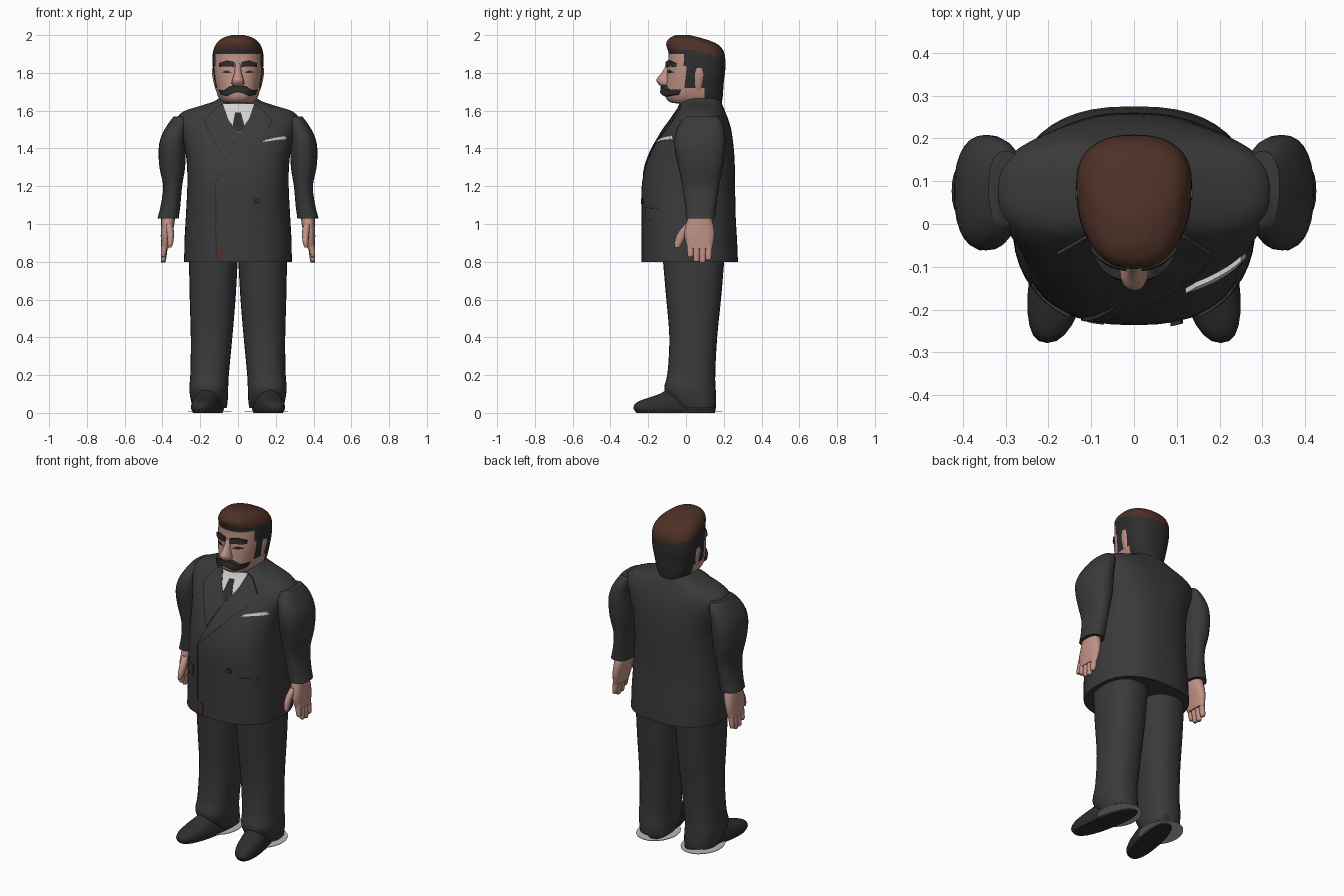
import bpy
import bmesh
import math
from mathutils import Vector
from mathutils.bvhtree import BVHTree

cube = bpy.data.objects.get("Cube")
if cube:
    bpy.data.objects.remove(cube, do_unlink=True)


def material(name, r, g, b):
    mat = bpy.data.materials.new(name)
    mat.use_nodes = True
    mat.diffuse_color = (r, g, b, 1)
    mat.node_tree.nodes["Principled BSDF"].inputs["Base Color"].default_value = (r, g, b, 1)
    return mat


SUIT = material("charcoal suit", .042, .042, .042)
BLACK = material("black hair and leather", .027, .027, .027)
SKIN = material("warm skin", .52, .285, .235)
BROWN = material("brown hair top", .075, .03, .02)
WHITE = material("white cloth", .64, .64, .62)
GREY = material("grey ground disc", .48, .48, .48)


def finish(name, bm, mats, rule=None):
    """Turn a bmesh into a smooth shaded object, colouring faces by a rule."""
    bmesh.ops.recalc_face_normals(bm, faces=bm.faces)
    if rule:
        for face in bm.faces:
            face.material_index = rule(face.calc_center_median())
    mesh = bpy.data.meshes.new(name)
    bm.to_mesh(mesh)
    bm.free()
    for mat in mats:
        mesh.materials.append(mat)
    obj = bpy.data.objects.new(name, mesh)
    bpy.context.collection.objects.link(obj)
    bpy.ops.object.select_all(action='DESELECT')
    obj.select_set(True)
    bpy.context.view_layer.objects.active = obj
    bpy.ops.object.shade_smooth_by_angle(angle=math.radians(45))
    return obj


def spline(a, b, c, d, t):
    return .5 * (2 * b + (c - a) * t + (2 * a - 5 * b + 4 * c - d) * t * t
                 + (3 * b - a - 3 * c + d) * t ** 3)


def smooth_rows(rows, steps):
    """Add in-between rows along a smooth path through the given ones."""
    out = []
    for i in range(len(rows) - 1):
        quad = [rows[max(i - 1, 0)], rows[i], rows[i + 1], rows[min(i + 2, len(rows) - 1)]]
        out += [[spline(*v, k / steps) for v in zip(*quad)] for k in range(steps)]
    return out + [rows[-1]]


def loft(name, rows, mats, side=1, seg=28, power=2.4, middle=.5, steps=3, skew=0, rule=None):
    """Stack rounded rings; a row is height, centre x, half width, front y, back y."""
    bm = bmesh.new()
    rings = []
    for z, cx, hx, front, back in smooth_rows(rows, steps):
        cy = front + (back - front) * middle
        ring = []
        for i in range(seg):
            c, s = math.cos(math.tau * i / seg), math.sin(math.tau * i / seg)
            x = cx + math.copysign(abs(c) ** (2 / power), c) * hx
            reach = back - cy if s > 0 else cy - front
            y = cy + math.copysign(abs(s) ** (2 / power), s) * reach
            ring.append(bm.verts.new((side * (x + skew * y), y, z)))
        rings.append(ring)
    for low, high in zip(rings, rings[1:]):
        for i in range(seg):
            j = (i + 1) % seg
            bm.faces.new((low[i], low[j], high[j], high[i]))
    bm.faces.new(rings[0])
    bm.faces.new(rings[-1])
    return finish(name, bm, mats, rule)


def plate(name, outline, target, mat, thick=.008, side=1):
    """Lay a front-view outline onto the front surface of the target."""
    src = bmesh.new()
    src.from_mesh(target.data)
    tree = BVHTree.FromBMesh(src)
    bm = bmesh.new()
    bm.faces.new([bm.verts.new((side * x, 0, z)) for x, z in outline])
    bmesh.ops.triangulate(bm, faces=bm.faces)
    bmesh.ops.subdivide_edges(bm, edges=bm.edges, cuts=5, use_grid_fill=True)
    for v in bm.verts:
        hit = tree.ray_cast(Vector((v.co.x, -1, v.co.z)), Vector((0, 1, 0)))[0]
        if hit is None:
            hit = tree.find_nearest(Vector((v.co.x, 0, v.co.z)))[0]
        v.co.y = hit.y - thick
    src.free()
    # Close the sides by extruding back to the surface
    ext = bmesh.ops.extrude_face_region(bm, geom=bm.faces[:], use_keep_orig=True)
    for v in ext["geom"]:
        if isinstance(v, bmesh.types.BMVert):
            v.co.y += thick + .004
    return finish(name, bm, [mat])


def strip(name, a, b, width, target, mat):
    """Lay a straight band from a to b onto the target."""
    a, b = Vector(a), Vector(b)
    d = (b - a).normalized() * width / 2
    n = Vector((-d.y, d.x))
    return plate(name, [a - n, b - n, b + n, a + n], target, mat, .004)


# Jacket body with sloping shoulders
jacket = loft("jacket", [
    (.80, 0, .285, -.235, .275), (.92, 0, .283, -.235, .27), (1.06, 0, .275, -.235, .262),
    (1.22, 0, .268, -.233, .26), (1.36, 0, .275, -.195, .256), (1.48, 0, .305, -.13, .243),
    (1.55, 0, .325, -.08, .225), (1.595, 0, .29, -.05, .207), (1.625, 0, .20, -.035, .195),
    (1.65, 0, .125, -.025, .185), (1.675, 0, .09, 0, .17)], [SUIT], seg=48, power=2.5)

# Shirt, tie, lapels and jacket front
plate("shirt_front", [(-.08, 1.635), (.085, 1.635), (.06, 1.56), (.005, 1.48), (-.05, 1.55)],
      jacket, WHITE, .005)
plate("tie", [(-.016, 1.59), (.016, 1.59), (.02, 1.565), (.034, 1.52), (.005, 1.482),
              (-.028, 1.52), (-.014, 1.565)], jacket, BLACK, .009)
loft("shirt_collar", [(1.60, 0, .1, -.045, .16), (1.63, 0, .09, -.04, .16),
                      (1.645, 0, .085, -.03, .16)], [WHITE, SUIT],
     rule=lambda c: int(c.y > .06))
plate("left_lapel", [(.085, 1.635), (.12, 1.62), (.18, 1.55), (.15, 1.53), (.16, 1.50),
                     (-.12, 1.22), (.005, 1.48), (.06, 1.56)], jacket, SUIT)
plate("right_lapel", [(-.08, 1.635), (-.115, 1.62), (-.18, 1.55), (-.15, 1.53), (-.16, 1.50),
                      (-.07, 1.34), (.005, 1.48), (-.05, 1.55)], jacket, SUIT)
strip("lapel_seam", (.15, 1.50), (-.12, 1.22), .008, jacket, BLACK)
strip("front_edge_seam", (-.12, 1.22), (-.115, .805), .008, jacket, BLACK)
strip("brown_hem_patch", (-.085, .875), (-.095, .81), .03, jacket, BROWN)
for side, word in ((1, "left"), (-1, "right")):
    plate(word + "_pocket_flap", [(.15, 1.09), (.24, 1.08), (.24, 1.02), (.15, 1.025)],
          jacket, SUIT, .007, side)
plate("jacket_button", [(.1 + .015 * math.cos(a), 1.12 + .015 * math.sin(a))
                        for a in (math.tau * i / 8 for i in range(8))], jacket, BLACK, .009)
plate("pocket_square", [(.12, 1.43), (.145, 1.447), (.2, 1.46), (.25, 1.468), (.262, 1.447),
                        (.2, 1.442)], jacket, WHITE, .012)


# Head with hair coloured by height and depth
def head_colour(c):
    if c.z > 1.925 - .3 * max(0, c.y - .03):
        return 2
    if c.z > 1.905 or (c.y > -.005 and c.z > 1.715) or c.y > .09:
        return 1
    return 0


head = loft("head", [
    (1.57, 0, .07, -.01, .17), (1.63, 0, .085, -.02, .187), (1.645, 0, .088, -.085, .19),
    (1.68, 0, .108, -.11, .195), (1.75, 0, .124, -.105, .20), (1.82, 0, .133, -.098, .208),
    (1.90, 0, .134, -.092, .204), (1.95, 0, .118, -.105, .17), (1.982, 0, .085, -.09, .09),
    (2.0, 0, .035, -.055, .02)], [SKIN, BLACK, BROWN], seg=60, middle=.62, steps=5,
    rule=head_colour)
loft("nose", [(1.725, 0, .015, -.125, -.06), (1.74, 0, .033, -.145, -.06),
              (1.765, 0, .03, -.156, -.06), (1.80, 0, .02, -.13, -.06),
              (1.85, 0, .014, -.10, -.06)], [SKIN], seg=16)

# Paired face parts
for side, word in ((1, "left"), (-1, "right")):
    plate(word + "_eyebrow", [(.018, 1.832), (.06, 1.834), (.1, 1.832), (.1, 1.852),
                              (.06, 1.866), (.018, 1.858)], head, BLACK, .014, side)
    plate(word + "_eye", [(.03, 1.802), (.06, 1.799), (.088, 1.803), (.06, 1.814)],
          head, BLACK, .005, side)
    plate(word + "_moustache", [(0, 1.728), (.04, 1.732), (.075, 1.708), (.104, 1.712),
                                (.095, 1.685), (.06, 1.676), (.025, 1.692), (0, 1.698)],
          head, BLACK, .026, side)
    loft(word + "_ear", [(1.70, .103, .01, .05, .08), (1.73, .111, .014, .044, .088),
                         (1.79, .122, .015, .042, .098), (1.825, .125, .012, .052, .09)],
         [SKIN], side, seg=14, power=2)

# Arms, hands, legs and shoes
for side, word in ((1, "left"), (-1, "right")):
    loft(word + "_sleeve", [
        (1.03, .37, .056, 0, .154), (1.10, .357, .052, -.005, .16), (1.2, .346, .05, -.02, .175),
        (1.3, .348, .068, -.04, .195), (1.4, .348, .072, -.06, .207),
        (1.47, .338, .066, -.058, .207), (1.53, .315, .055, -.035, .195),
        (1.57, .30, .04, 0, .17)], [SUIT], side)
    loft(word + "_palm", [(.87, .388, .02, .008, .14), (.94, .38, .029, -.01, .152),
                          (1.0, .372, .035, 0, .145), (1.05, .37, .037, .015, .13)],
         [SKIN], side, seg=18)
    for i, tip in enumerate((.825, .80, .795, .81)):
        y = .006 + i * .032
        loft(word + "_finger", [(tip, .397, .009, y + .007, y + .027),
                                (tip + .015, .395, .014, y, y + .035),
                                (.91, .386, .018, y, y + .036)], [SKIN], side, seg=10, power=2)
    loft(word + "_thumb", [(.875, .362, .008, -.058, -.035), (.90, .358, .015, -.062, -.018),
                           (.95, .358, .019, -.045, .01), (1.0, .365, .02, -.005, .05)],
         [SKIN], side, seg=12, power=2)
    loft(word + "_trouser_leg", [
        (.025, .15, .09, -.04, .158), (.07, .152, .098, -.085, .16), (.13, .155, .103, -.115, .157),
        (.21, .15, .102, -.098, .155), (.4, .14, .11, -.088, .165), (.62, .134, .122, -.106, .187),
        (.84, .13, .13, -.125, .205)], [SUIT], side)
    loft(word + "_shoe", [
        (0, .15, .064, -.262, .152), (.025, .15, .073, -.278, .158), (.055, .15, .07, -.262, .156),
        (.08, .15, .064, -.20, .15), (.105, .148, .056, -.13, .14), (.14, .148, .045, -.09, .12)],
        [BLACK], side, skew=-.19)
    loft(word + "_ground_disc", [(.008, .15, .115, -.09, .19), (.011, .15, .115, -.09, .19)],
         [GREY], side, power=2, steps=1)
